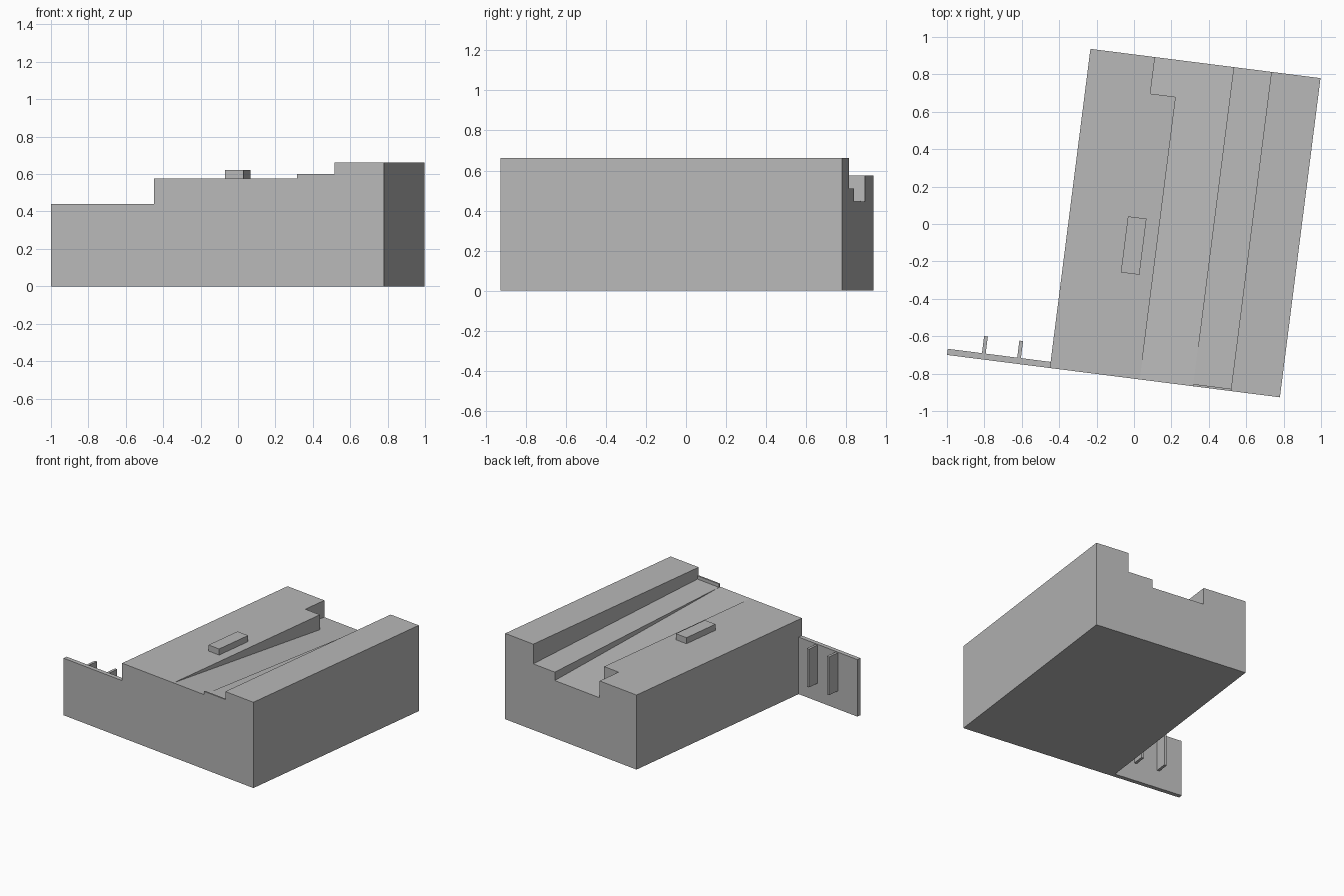
import bpy
import bmesh
from math import radians
from mathutils import Matrix, Vector

cube = bpy.data.objects.get("Cube")
if cube:
    bpy.data.objects.remove(cube, do_unlink=True)

# Single plain grey for the whole building
grey = bpy.data.materials.new("plain_grey")
grey.use_nodes = True
colour = (0.48, 0.48, 0.48, 1)
grey.diffuse_color = colour
grey.node_tree.nodes["Principled BSDF"].inputs["Base Color"].default_value = colour

# Parts are laid out from the front left corner, then turned on the plot
PLOT = Matrix.Translation((-0.45, -0.77, 0)) @ Matrix.Rotation(radians(-7.25), 4, "Z")
WIDTH, DEPTH = 1.24, 1.72
ROOF, HIGH_ROOF = 0.575, 0.662
NOTCH, VALLEY, LEDGE, HIGH = 0.348, 0.485, 0.772, 0.975
NOTCH_START = 1.523


def finish(bm, name):
    bmesh.ops.recalc_face_normals(bm, faces=bm.faces[:])
    bm.transform(PLOT)
    mesh = bpy.data.meshes.new(name)
    bm.to_mesh(mesh)
    bm.free()
    mesh.materials.append(grey)
    obj = bpy.data.objects.new(name, mesh)
    bpy.context.collection.objects.link(obj)
    return obj


def box(name, low, high):
    low, high = Vector(low), Vector(high)
    bm = bmesh.new()
    bmesh.ops.create_cube(bm, size=1)
    bmesh.ops.scale(bm, vec=high - low, verts=bm.verts[:])
    bmesh.ops.translate(bm, vec=(low + high) / 2, verts=bm.verts[:])
    return finish(bm, name)


def section(bm, y, notched):
    """Cross-section of the building; the valley and ledge sink to the back."""
    t = y / DEPTH
    floor, ledge = ROOF - 0.13 * t, ROOF - 0.065 * t
    step = floor if notched else ROOF
    outline = [(0, 0), (WIDTH, 0), (WIDTH, HIGH_ROOF), (HIGH, HIGH_ROOF),
               (HIGH, ledge), (LEDGE, ledge), (LEDGE, floor), (VALLEY, floor),
               (VALLEY, step), (NOTCH, step), (NOTCH, ROOF), (0, ROOF)]
    return [bm.verts.new((x, y, z)) for x, z in outline]


# Main building, lofted from front to back with the notch step in between
bm = bmesh.new()
rings = [section(bm, 0, False), section(bm, NOTCH_START, False),
         section(bm, NOTCH_START, True), section(bm, DEPTH, True)]
for a, b in zip(rings, rings[1:]):
    for i in range(len(a)):
        j = (i + 1) % len(a)
        bm.faces.new((a[i], a[j], b[j], b[i]))
bm.faces.new(rings[0])
bm.faces.new(rings[-1])
bmesh.ops.remove_doubles(bm, verts=bm.verts[:], dist=0.0001)
finish(bm, "main_building")

# Low parapet at the front of the ledge
box("front_parapet", (LEDGE, 0, 0.57), (HIGH, 0.012, 0.6))

# Raised roof light
box("roof_light", (0.312, 0.555, 0.57), (0.412, 0.857, 0.622))

# Free-standing front wall with two buttress fins behind it
box("wing_wall", (-0.554, 0, 0), (0, 0.033, 0.44))
for side, x in (("right", -0.36), ("left", -0.17)):
    box(f"{side}_wall_fin", (x - 0.01, 0.03, 0.14), (x + 0.01, 0.125, 0.435))
